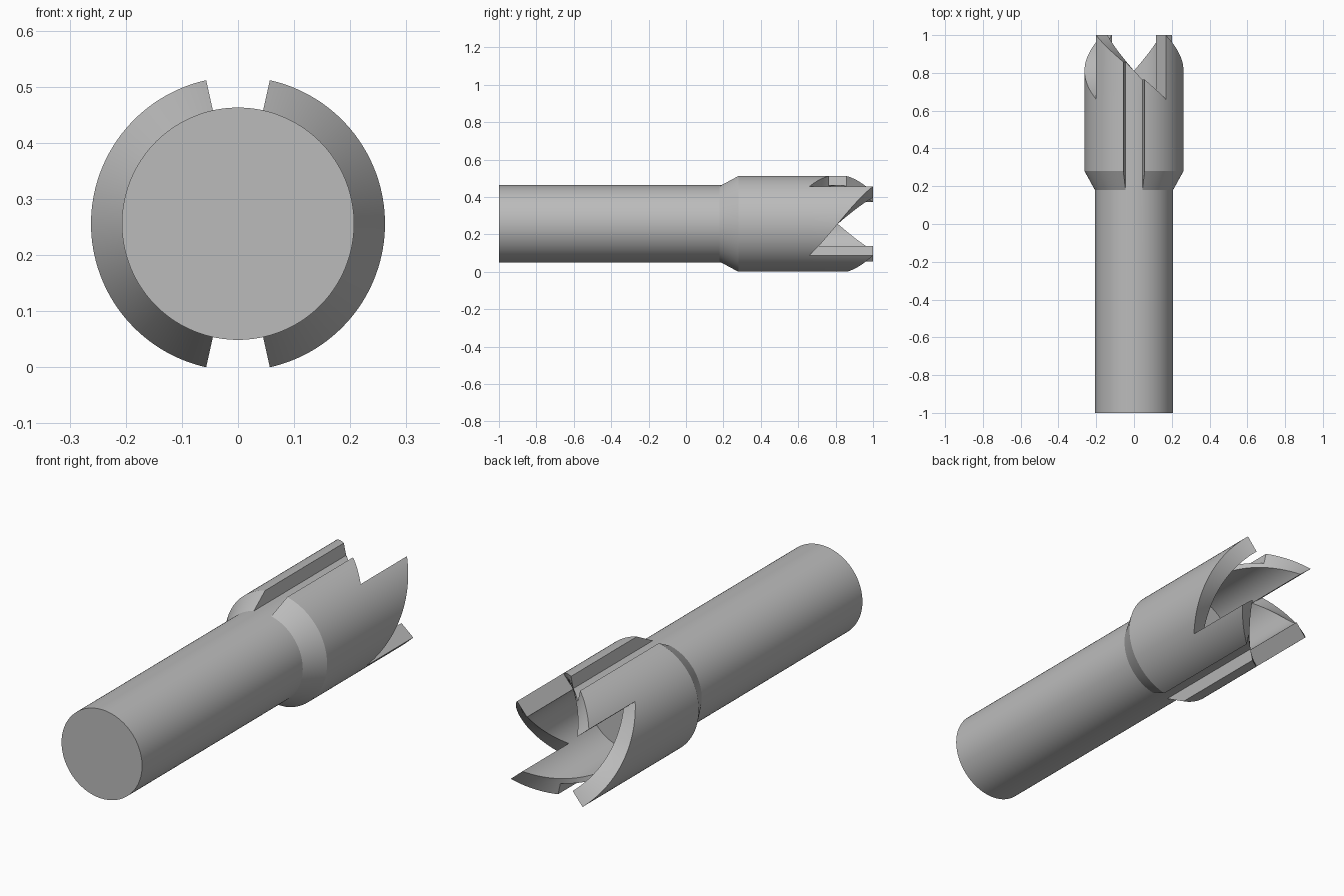
import bpy, bmesh, math

if "Cube" in bpy.data.objects:
    bpy.data.objects.remove(bpy.data.objects["Cube"])

# Main sizes
AXIS_Z = 0.256
R_SHAFT, R_COLLAR, R_BORE = 0.207, 0.262, 0.183
Y_FRONT, Y_CONE, Y_COLLAR = -1.0, 0.18, 0.28
Y_ROOT, Y_TIP, Y_BORE = 0.66, 1.0, 0.45
STEP, TOOTH_START, SLOT_HALF = 2.5, 50.0, 12.5

grey = bpy.data.materials.new("plain_grey")
grey.use_nodes = True
colour = (0.5, 0.5, 0.5, 1)
grey.diffuse_color = colour
grey.node_tree.nodes["Principled BSDF"].inputs["Base Color"].default_value = colour

bm = bmesh.new()


def point(r, y, angle):
    a = math.radians(angle)
    return bm.verts.new((r * math.cos(a), y, AXIS_Z + r * math.sin(a)))


def face(points):
    bm.faces.new([point(*p) for p in points])


def ramp(t):
    return Y_ROOT + (Y_TIP - Y_ROOT) * t


def profile(angle, r_out, y_end):
    """Half section of shaft, collar, tooth end and bore."""
    return [(r, y, angle) for r, y in (
        (0, Y_FRONT), (R_SHAFT, Y_FRONT), (R_SHAFT, Y_CONE),
        (r_out, Y_COLLAR), (r_out, Y_ROOT), (r_out, y_end),
        (R_SHAFT, y_end), (R_BORE, y_end), (R_BORE, Y_ROOT),
        (R_BORE, Y_BORE), (0, Y_BORE))]


# Swept body: each quarter turn is one spiral tooth ramp
per_tooth = round(90 / STEP)
for quarter in range(4):
    for i in range(per_tooth):
        start = TOOTH_START + 90 * quarter + i * STEP
        middle = (start + STEP / 2) % 180
        in_slot = abs(middle - 90) < SLOT_HALF
        r_out = R_SHAFT if in_slot else R_COLLAR
        a = profile(start, r_out, ramp(i / per_tooth))
        b = profile(start + STEP, r_out, ramp((i + 1) / per_tooth))
        for j in range(len(a) - 1):
            face((a[j], a[j + 1], b[j + 1], b[j]))

# Radial tooth walls
for quarter in range(4):
    angle = TOOTH_START + 90 * quarter
    face([(r, y, angle) for r, y in (
        (R_BORE, Y_ROOT), (R_SHAFT, Y_ROOT), (R_COLLAR, Y_ROOT),
        (R_COLLAR, Y_TIP), (R_SHAFT, Y_TIP), (R_BORE, Y_TIP))])

# Radial walls of the top and bottom slots
for middle in (90, 270):
    for side in (-1, 1):
        angle = middle + side * SLOT_HALF
        y_end = ramp(((angle - TOOTH_START) % 90) / 90)
        wall = [(r, y, angle) for r, y in (
            (R_SHAFT, Y_CONE), (R_COLLAR, Y_COLLAR), (R_COLLAR, Y_ROOT),
            (R_COLLAR, y_end), (R_SHAFT, y_end), (R_SHAFT, Y_ROOT),
            (R_SHAFT, Y_COLLAR))]
        face(wall if side < 0 else wall[::-1])

bmesh.ops.remove_doubles(bm, verts=bm.verts, dist=0.0001)
mesh = bpy.data.meshes.new("slotted_toothed_shaft")
bm.to_mesh(mesh)
bm.free()
mesh.materials.append(grey)
body = bpy.data.objects.new("slotted_toothed_shaft", mesh)
bpy.context.collection.objects.link(body)

# Smooth round surfaces, crisp edges
bpy.ops.object.select_all(action="DESELECT")
body.select_set(True)
bpy.context.view_layer.objects.active = body
bpy.ops.object.shade_smooth_by_angle(angle=math.radians(20))
